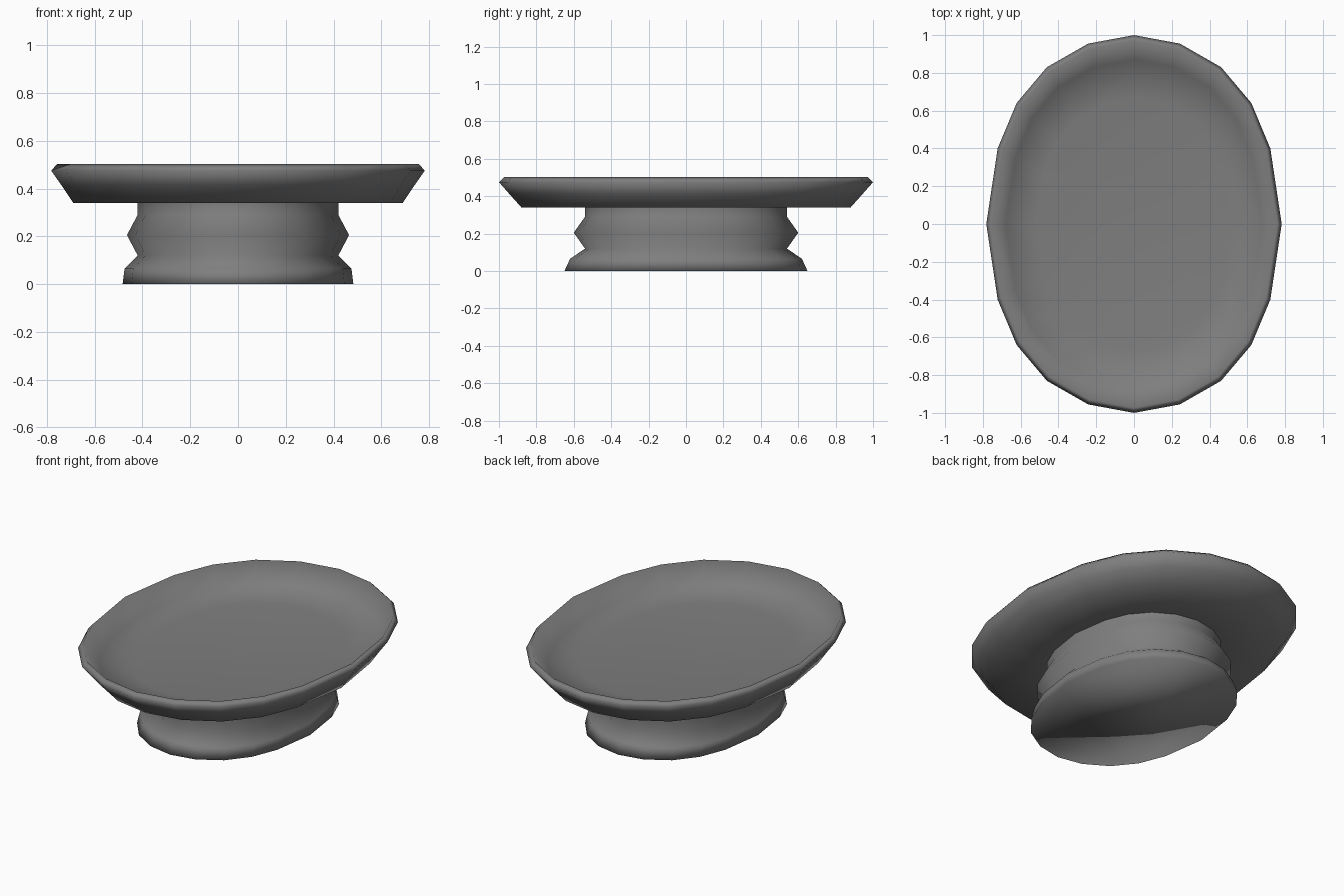
import bpy
import bmesh

cube = bpy.data.objects.get("Cube")
if cube:
    bpy.data.objects.remove(cube, do_unlink=True)

grey = bpy.data.materials.new("plain_grey")
grey.use_nodes = True
COLOUR = (0.21, 0.21, 0.21, 1)
grey.diffuse_color = COLOUR
grey.node_tree.nodes["Principled BSDF"].inputs["Base Color"].default_value = COLOUR

# Twenty-sided oval outline from one quarter, turned into the full loop
quarter = [(1, 0), (0.923, 0.4), (0.795, 0.64), (0.59, 0.83), (0.31, 0.955), (0, 1)]
half = quarter + [(-x, y) for x, y in quarter[-2::-1]]
outline = half + [(x, -y) for x, y in half[-2:0:-1]]


def oval_shell(name, rings, cap_start=False, cap_end=False):
    """Loft ovals given as (half width, half depth, height)."""
    bm = bmesh.new()
    loops = [[bm.verts.new((x * rx, y * ry, z)) for x, y in outline]
             for rx, ry, z in rings]
    n = len(outline)
    for low, high in zip(loops, loops[1:]):
        for i in range(n):
            j = (i + 1) % n
            bm.faces.new((low[i], low[j], high[j], high[i]))
    if cap_start:
        bm.faces.new(loops[0][::-1])
    if cap_end:
        bm.faces.new(loops[-1])
    for face in bm.faces:
        face.smooth = True
    mesh = bpy.data.meshes.new(name)
    bm.to_mesh(mesh)
    bm.free()
    mesh.materials.append(grey)
    obj = bpy.data.objects.new(name, mesh)
    bpy.context.collection.objects.link(obj)


# Waisted foot
oval_shell("foot", [
    (0.483, 0.65, 0), (0.475, 0.62, 0.065), (0.42, 0.54, 0.12),
    (0.465, 0.60, 0.205), (0.42, 0.54, 0.29), (0.42, 0.54, 0.34),
], cap_start=True)

# Shallow dish: underside, flared wall, rim, then the hollow
oval_shell("dish", [
    (0.42, 0.54, 0.34), (0.69, 0.88, 0.34), (0.74, 0.947, 0.415),
    (0.782, 1.0, 0.475), (0.757, 0.972, 0.503), (0.68, 0.87, 0.40),
    (0.52, 0.67, 0.375),
], cap_end=True)
